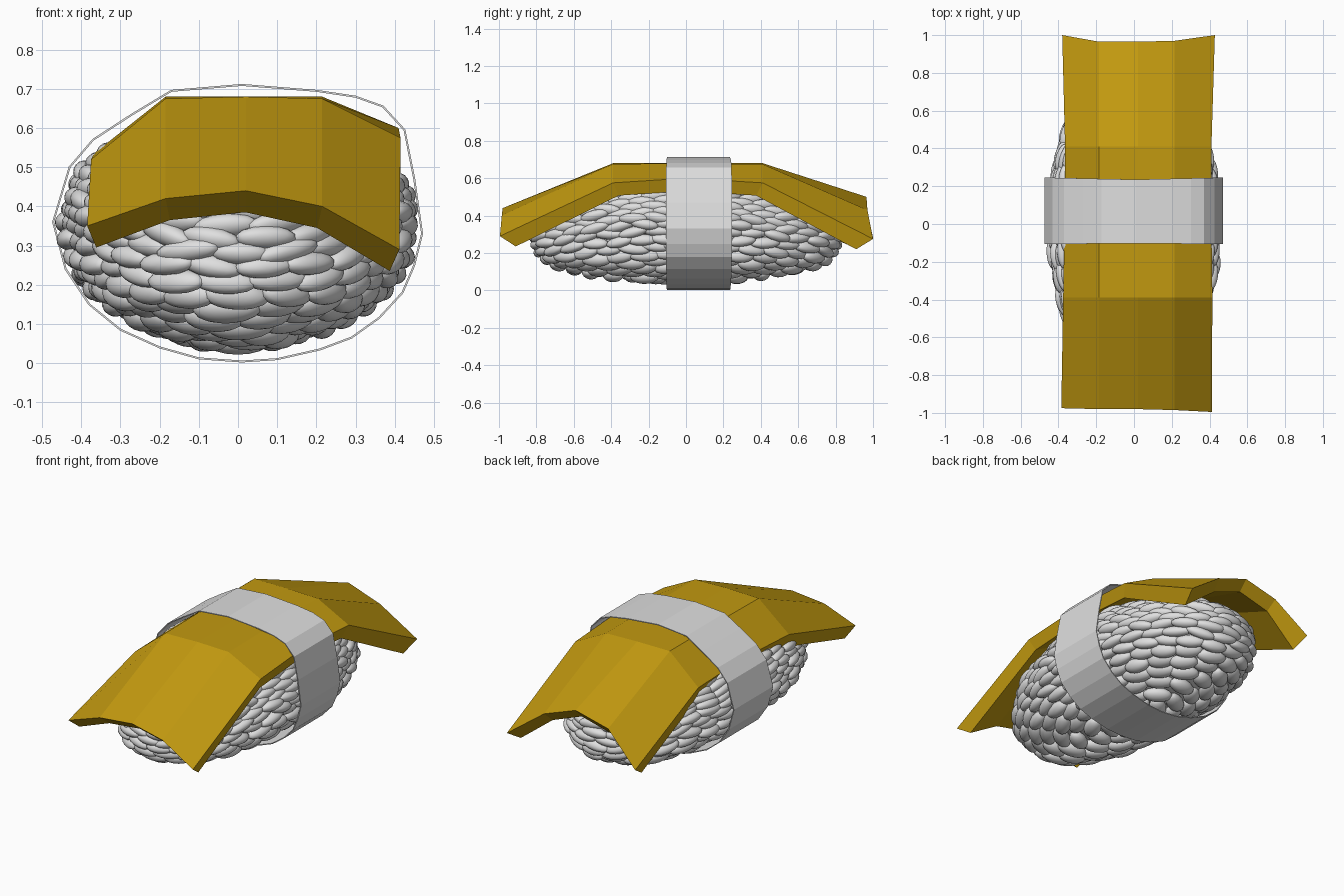
import bpy, bmesh, random
from math import sin, cos, radians, tau, copysign
from mathutils import Vector, Matrix

random.seed(4)
old = bpy.data.objects.get("Cube")
if old:
    bpy.data.objects.remove(old, do_unlink=True)


def material(name, rgb):
    m = bpy.data.materials.new(name)
    m.use_nodes = True
    m.diffuse_color = (*rgb, 1)
    m.node_tree.nodes["Principled BSDF"].inputs["Base Color"].default_value = (*rgb, 1)
    return m


def add_object(name, verts, faces, mat, smooth=False):
    mesh = bpy.data.meshes.new(name)
    mesh.from_pydata(verts, [], faces)
    mesh.polygons.foreach_set("use_smooth", [smooth] * len(faces))
    mesh.materials.append(mat)
    ob = bpy.data.objects.new(name, mesh)
    bpy.context.collection.objects.link(ob)
    return ob


def skin(rows):
    """Bridge equal closed rings of points with quads."""
    n = len(rows[0])
    verts = [p for row in rows for p in row]
    faces = []
    for k in range(len(rows) - 1):
        for i in range(n):
            j = (i + 1) % n
            faces.append((k * n + i, k * n + j, (k + 1) * n + j, (k + 1) * n + i))
    return verts, faces


yellow = material("egg yellow", (0.54, 0.32, 0.005))
grey = material("pale grey", (0.74, 0.74, 0.74))

# Draped egg slab: each section has left edge, right edge, top y and z,
# then the underside y and how far it drops below the top
sections = [
    (-0.385, 0.412, (-0.975, -0.98, -0.98, -0.985, -0.995), (0.35, 0.42, 0.44, 0.40, 0.29), -0.91, 0.055),
    (-0.375, 0.415, (-0.39,) * 5, (0.52, 0.675, 0.68, 0.675, 0.575), -0.36, 0.068),
    (-0.368, 0.41, (0,) * 5, (0.535, 0.68, 0.68, 0.68, 0.60), 0, 0.068),
    (-0.365, 0.41, (0.41,) * 5, (0.52, 0.68, 0.68, 0.675, 0.575), 0.375, 0.068),
    (-0.38, 0.428, (1.0, 0.965, 0.965, 0.97, 1.0), (0.28, 0.45, 0.50, 0.43, 0.275), 0.91, 0.055),
]
rows = []
for left, right, ys, zs, under_y, drop in sections:
    xs = (left, -0.185, 0.02, 0.215, right)
    top = list(zip(xs, ys, zs))
    under = [(x * 0.94, under_y, z - drop) for x, z in zip(xs, zs)]
    rows.append(top + under[::-1])
verts, faces = skin(rows)
for i in range(4):
    cap = (i, 9 - i, 8 - i, i + 1)
    faces.append(cap)
    faces.append(tuple(40 + k for k in reversed(cap)))
add_object("egg_slab", verts, faces, yellow)

# Thin band wrapped around the middle, flaring slightly at the sides
outline = [(0.01, 0.71), (0.2, 0.695), (0.3, 0.68), (0.37, 0.655), (0.425, 0.595),
           (0.45, 0.47), (0.47, 0.33), (0.45, 0.25), (0.42, 0.18), (0.36, 0.115),
           (0.29, 0.065), (0.21, 0.035), (0.1, 0.01), (0.01, 0.004), (-0.1, 0.012),
           (-0.2, 0.04), (-0.3, 0.085), (-0.38, 0.15), (-0.44, 0.24), (-0.472, 0.36),
           (-0.43, 0.5), (-0.37, 0.57), (-0.27, 0.635), (-0.17, 0.695)]
band_rows = [[(x, y * (1 + 0.1 * abs(x)), z) for x, z in outline] for y in (-0.102, 0.235)]
band = add_object("wrapping_band", *skin(band_rows), grey)
shell = band.modifiers.new("Thickness", 'SOLIDIFY')
shell.thickness = 0.005
shell.offset = 0


# Rice: a rounded, slightly drooping mound covered with rows of grains
def power(v, p):
    return copysign(abs(v) ** p, v)


def mound(t, u, size=1.0):
    p, height = (0.4, 0.21) if t > 0 else (1.1, 0.275)
    r = power(cos(t), p) * size
    x = 0.425 * r * power(cos(u), 0.93)
    y = 0.81 * r * power(sin(u), 0.93)
    z = 0.34 + height * size * sin(t) - 0.085 * (y / 0.85) ** 2
    return Vector((x, y, z))


# One unit grain, reused for every copy
bm = bmesh.new()
bmesh.ops.create_uvsphere(bm, u_segments=14, v_segments=9, radius=1)
grain_verts = [v.co.copy() for v in bm.verts]
grain_faces = [[v.index for v in f.verts] for f in bm.faces]
bm.free()

verts, faces = [], []
half_step = radians(4.5)
steps = 240
for row in range(18):
    t = radians(-85 + 9 * row)
    ring = [mound(t, tau * i / steps) for i in range(steps + 1)]
    lengths = [(b - a).length for a, b in zip(ring, ring[1:])]
    count = max(3, round(sum(lengths) / 0.13))
    spacing = sum(lengths) / count
    walked, target = 0, spacing * (0.25 + 0.5 * (row % 2))
    for i, length in enumerate(lengths):
        walked += length
        if walked < target:
            continue
        target += spacing
        u = tau * (i + 0.5) / steps
        along = (ring[i + 1] - ring[i]).normalized()
        rise = mound(t + half_step, u) - mound(t - half_step, u)
        out = along.cross(rise).normalized()
        across = out.cross(along)
        width = min(0.046, max(0.03, 0.6 * rise.length))
        turn = Matrix((along, across, out)).transposed().to_4x4()
        place = (Matrix.Translation(mound(t, u) + out * random.uniform(-0.012, 0.01))
                 @ turn @ Matrix.Rotation(random.uniform(-0.2, 0.2), 4, 'Z')
                 @ Matrix.Diagonal((random.uniform(0.076, 0.09), width, 0.036, 1)))
        start = len(verts)
        verts += [place @ v for v in grain_verts]
        faces += [[start + k for k in f] for f in grain_faces]
add_object("rice_grains", verts, faces, grey, smooth=True)

# Solid core that closes the gaps between grains
core_rows = [[mound(radians(-88 + 8 * k), tau * i / 40, 0.95) for i in range(40)]
             for k in range(23)]
add_object("rice_core", *skin(core_rows), grey, smooth=True)
